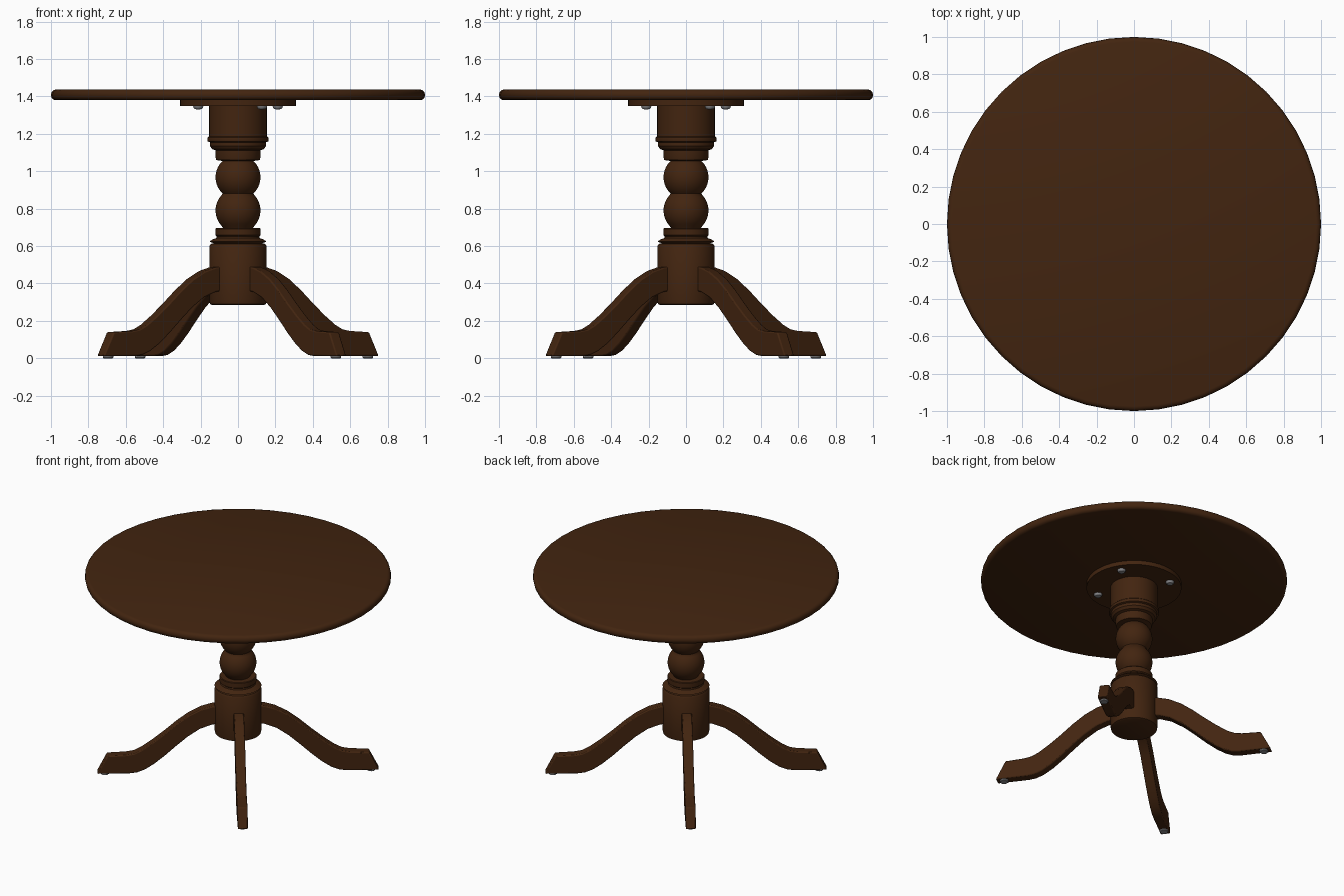
import bpy, bmesh, math
from mathutils import Matrix

if "Cube" in bpy.data.objects:
    bpy.data.objects.remove(bpy.data.objects["Cube"])


def material(name, rgb):
    m = bpy.data.materials.new(name)
    m.diffuse_color = (*rgb, 1)
    m.use_nodes = True
    m.node_tree.nodes["Principled BSDF"].inputs["Base Color"].default_value = m.diffuse_color
    return m


WOOD = material("dark_wood", (0.055, 0.018, 0.005))
METAL = material("grey_metal", (0.25, 0.25, 0.26))


def finish(name, bm, mat, angle=35):
    bmesh.ops.recalc_face_normals(bm, faces=bm.faces[:])
    me = bpy.data.meshes.new(name)
    bm.to_mesh(me)
    bm.free()
    me.materials.append(mat)
    ob = bpy.data.objects.new(name, me)
    bpy.context.collection.objects.link(ob)
    bpy.ops.object.select_all(action='DESELECT')
    bpy.context.view_layer.objects.active = ob
    ob.select_set(True)
    bpy.ops.object.shade_smooth_by_angle(angle=math.radians(angle))
    return ob


def lathe(name, profile, mat, segs=48, loc=(0, 0)):
    """Revolve (radius, height) points, closing both ends with caps."""
    bm = bmesh.new()
    rings = [[bm.verts.new((loc[0] + r * math.cos(2 * math.pi * i / segs),
                            loc[1] + r * math.sin(2 * math.pi * i / segs), z))
              for i in range(segs)] for r, z in profile]
    for a, b in zip(rings, rings[1:]):
        for i in range(segs):
            j = (i + 1) % segs
            bm.faces.new((a[i], a[j], b[j], b[i]))
    bm.faces.new(rings[0])
    bm.faces.new(rings[-1])
    return finish(name, bm, mat)


def ball(cz, r, z0, z1, n=14):
    """Profile points of a sphere slice from z0 to z1."""
    a0, a1 = math.asin((z0 - cz) / r), math.asin((z1 - cz) / r)
    angs = [a0 + (a1 - a0) * i / n for i in range(n + 1)]
    return [(r * math.cos(a), cz + r * math.sin(a)) for a in angs]


# Round top with bullnose rim, and mounting plate below it
lathe("table_top", [(0.975, 1.38), (0.988, 1.384), (0.997, 1.394), (1.0, 1.408),
                    (0.997, 1.423), (0.988, 1.433), (0.975, 1.437)], WOOD)
lathe("mounting_plate", [(0.31, 1.35), (0.31, 1.38)], WOOD)

# Turned column: hub, rings, two balls, collar, upper drum
lathe("column", [(0.14, 0.285), (0.15, 0.29), (0.153, 0.305), (0.153, 0.60),
                 (0.145, 0.612), (0.13, 0.615), (0.153, 0.624), (0.135, 0.636),
                 (0.116, 0.642), (0.114, 0.652), (0.121, 0.658), (0.121, 0.692),
                 (0.117, 0.696), (0.08, 0.697)]
      + ball(0.79, 0.12, 0.71, 0.875) + ball(0.968, 0.12, 0.882, 1.055)
      + [(0.116, 1.06), (0.12, 1.075), (0.12, 1.112), (0.138, 1.118),
         (0.15, 1.135), (0.15, 1.155), (0.162, 1.16), (0.164, 1.17),
         (0.162, 1.18), (0.154, 1.187), (0.154, 1.35)], WOOD)

# Four curved legs: side profile (radius, height), smoothed and extruded
TOP = [(0.10, 0.495), (0.17, 0.487), (0.24, 0.467), (0.32, 0.425), (0.40, 0.365),
       (0.48, 0.295), (0.56, 0.23), (0.63, 0.18), (0.68, 0.155), (0.73, 0.146),
       (0.855, 0.14)]
BOTTOM = [(0.10, 0.362), (0.17, 0.355), (0.25, 0.325), (0.33, 0.27), (0.41, 0.20),
          (0.48, 0.135), (0.55, 0.077), (0.61, 0.038), (0.66, 0.018), (0.71, 0.012),
          (0.92, 0.012)]
HALF = 0.033
LEG_ANGLES = [math.radians(37 + 90 * k) for k in range(4)]
for k, a in enumerate(LEG_ANGLES):
    bm = bmesh.new()
    rows = [[bm.verts.new((x, y, z)) for (x, z) in (t, b) for y in (-HALF, HALF)]
            for t, b in zip(TOP, BOTTOM)]
    for p, q in zip(rows, rows[1:]):
        for i, j in ((0, 1), (1, 3), (3, 2), (2, 0)):
            bm.faces.new((p[i], p[j], q[j], q[i]))
    for r in (rows[0], rows[-1]):
        bm.faces.new((r[0], r[1], r[3], r[2]))
    bmesh.ops.rotate(bm, verts=bm.verts[:], cent=(0, 0, 0), matrix=Matrix.Rotation(a, 3, 'Z'))
    leg = finish(f"leg_{k + 1}", bm, WOOD)
    bev = leg.modifiers.new("soft_edges", 'BEVEL')
    bev.width, bev.segments, bev.limit_method = 0.007, 2, 'ANGLE'
    bev.angle_limit = math.radians(40)
    # Glide under each foot
    c = (0.87 * math.cos(a), 0.87 * math.sin(a))
    lathe(f"foot_glide_{k + 1}", [(0.024, 0.0), (0.028, 0.004), (0.028, 0.013)], METAL, 20, c)

# Four screws through the mounting plate
for k in range(4):
    a = math.radians(31 + 90 * k)
    c = (0.248 * math.cos(a), 0.248 * math.sin(a))
    lathe(f"screw_{k + 1}", [(0.010, 1.331), (0.020, 1.334), (0.026, 1.342), (0.028, 1.351)],
          METAL, 16, c)
